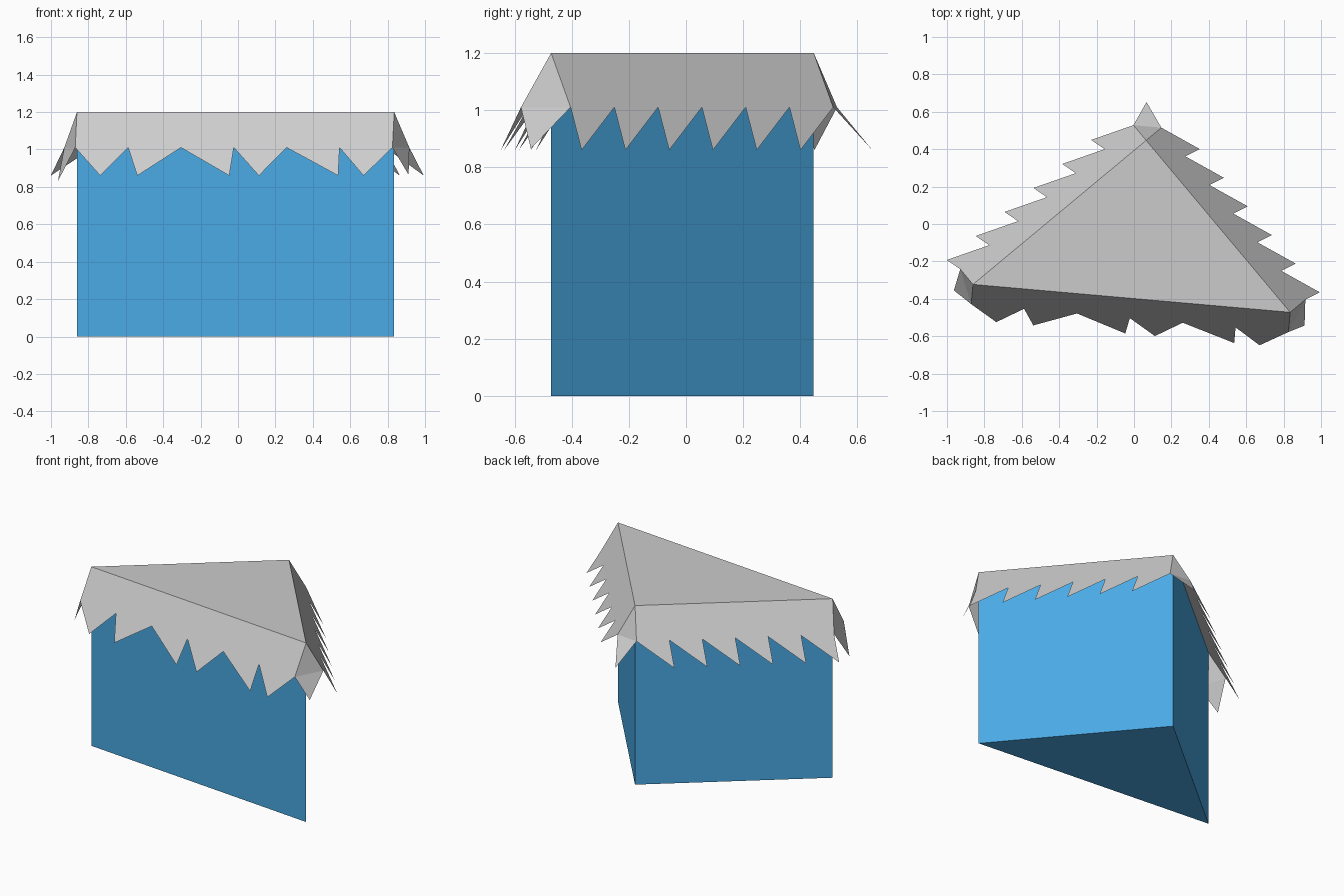
import bpy
from mathutils import Vector

cube = bpy.data.objects.get("Cube")
if cube:
    bpy.data.objects.remove(cube, do_unlink=True)

HEIGHT, BAND_Z, TIP_Z = 1.2, 1.01, 0.86
BAND_OUT, TIP_OUT = 0.106, 0.19
TEETH = 6

# Plan corners, counter-clockwise: left front, right front, back
corners = [Vector((-0.861, -0.323, 0)), Vector((0.835, -0.472, 0)), Vector((0.065, 0.447, 0))]
# Tips of the loose flaps that hang at each corner
corner_tips = [(-0.963, -0.355, 0.83), (0.912, -0.543, 0.865), (0.067, 0.652, TIP_Z)]
# Position of each tooth tip along its side, counted in teeth
tip_steps = [
    [0.5, 1.2, 2.94, 3.5, 5.0, 5.48],
    [k - 0.1 for k in range(TEETH)],
    [k + 1.12 for k in range(TEETH)],
]


def material(name, colour):
    mat = bpy.data.materials.new(name)
    mat.use_nodes = True
    mat.diffuse_color = (*colour, 1)
    mat.node_tree.nodes["Principled BSDF"].inputs["Base Color"].default_value = (*colour, 1)
    return mat


def make_object(name, faces, mat):
    """Build a flat-faced object from polygons that share matching points."""
    verts, index, polys = [], {}, []
    for face in faces:
        poly = []
        for point in face:
            key = tuple(round(c, 4) for c in point)
            if key not in index:
                index[key] = len(verts)
                verts.append(key)
            poly.append(index[key])
        polys.append(poly)
    mesh = bpy.data.meshes.new(name)
    mesh.from_pydata(verts, [], polys)
    mesh.materials.append(mat)
    obj = bpy.data.objects.new(name, mesh)
    bpy.context.collection.objects.link(obj)
    return obj


def at(point, z):
    return Vector((point.x, point.y, z))


blue = material("blue wall", (0.069, 0.4, 0.78))
grey = material("grey thatch", (0.6, 0.6, 0.6))

# Triangular walls with a floor
wall_faces = [list(reversed(corners))]
roof_faces = [[at(c, HEIGHT) for c in corners]]
skirt_ends = []

for i, start in enumerate(corners):
    end = corners[(i + 1) % 3]
    edge = end - start
    normal = Vector((edge.y, -edge.x, 0)).normalized()
    wall_faces.append([start, end, at(end, HEIGHT), at(start, HEIGHT)])

    # Sloping band with jagged teeth under it
    rim = [at(start + edge * (k / TEETH) + normal * BAND_OUT, BAND_Z) for k in range(TEETH + 1)]
    roof_faces.append([at(start, HEIGHT), *rim, at(end, HEIGHT)])
    for k, step in enumerate(tip_steps[i]):
        tip = at(start + edge * (step / TEETH) + normal * TIP_OUT, TIP_Z)
        roof_faces.append([rim[k], tip, rim[k + 1]])
    skirt_ends.append((rim[0], rim[-1]))

# Corner gussets and their hanging flaps
for i, corner in enumerate(corners):
    left, right = skirt_ends[i - 1][1], skirt_ends[i][0]
    roof_faces.append([at(corner, HEIGHT), left, right])
    roof_faces.append([left, Vector(corner_tips[i]), right])

make_object("walls", wall_faces, blue)
make_object("jagged_roof", roof_faces, grey)
